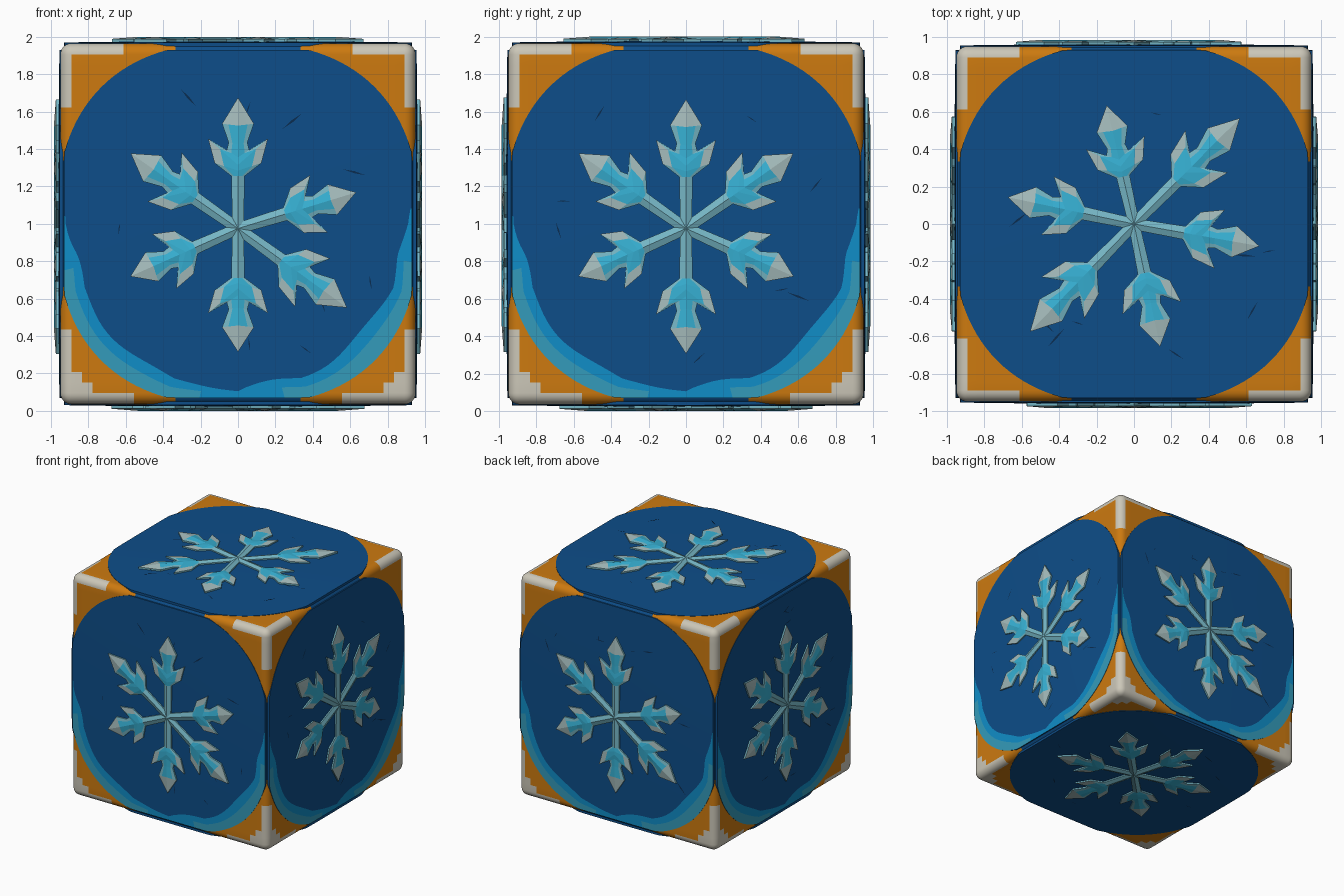
import bpy, bmesh, math, random
from mathutils import Vector

if "Cube" in bpy.data.objects:
    bpy.data.objects.remove(bpy.data.objects["Cube"])

random.seed(4)
HALF, ZHALF, R = 0.95, 0.965, 0.06      # body half sizes and edge rounding
CENTRE = Vector((0, 0, 1))


def material(name, rgb):
    m = bpy.data.materials.new(name)
    m.diffuse_color = (*rgb, 1)
    m.use_nodes = True
    m.node_tree.nodes["Principled BSDF"].inputs["Base Color"].default_value = m.diffuse_color
    return m


BLUE = material("deep_blue", (0.004, 0.075, 0.25))
ORANGE = material("orange", (0.61, 0.195, 0.005))
WHITE = material("worn_white", (0.6, 0.57, 0.48))
BRIGHT = material("bright_blue", (0.005, 0.27, 0.58))
TEAL = material("teal", (0.034, 0.33, 0.5))
ICE = material("ice", (0.18, 0.47, 0.56))
ICE_CORE = material("ice_core", (0.038, 0.44, 0.66))
FROST = material("frost", (0.38, 0.51, 0.51))
NAVY = material("navy", (0.003, 0.025, 0.08))


def finish(bm, name, mats, smooth):
    bmesh.ops.recalc_face_normals(bm, faces=bm.faces)
    me = bpy.data.meshes.new(name)
    bm.to_mesh(me)
    bm.free()
    for m in mats:
        me.materials.append(m)
    ob = bpy.data.objects.new(name, me)
    bpy.context.collection.objects.link(ob)
    if smooth:
        me.polygons.foreach_set("use_smooth", [True] * len(me.polygons))
        me.set_sharp_from_angle(angle=math.radians(40))
    return ob


# Rounded cube body, coloured by distance along each edge
def make_body():
    bm = bmesh.new()
    bmesh.ops.create_cube(bm, size=2)
    bmesh.ops.subdivide_edges(bm, edges=bm.edges, cuts=39, use_grid_fill=True)
    inner = HALF - R

    def spread(t):
        a = abs(t)
        a = a / 0.8 * inner if a <= 0.8 else inner + (a - 0.8) / 0.2 * R
        return math.copysign(a, t)

    for v in bm.verts:
        q = Vector([spread(t) for t in v.co])
        core = Vector([max(-inner, min(inner, t)) for t in q])
        v.co = core + (q - core).normalized() * R
    for f in bm.faces:
        c = f.calc_center_median()
        a = sorted(abs(t) for t in c)
        reach = 0.6 if c.z > 0 else 0.55
        f.material_index = 1
        if a[1] > inner:                              # rounded edges
            f.material_index = 0 if a[0] < 0.36 else (2 if a[0] > reach else 1)
        elif c.z < 0 and a[0] + a[1] > 1.66 and a[2] > 0.94:
            f.material_index = 2                      # worn lower corners
    for v in bm.verts:
        v.co.z *= ZHALF / HALF
        v.co += CENTRE
    finish(bm, "cube_body", [BLUE, ORANGE, WHITE], True)


def placer(n, u, v):
    n, u, v = Vector(n), Vector(u), Vector(v)
    base = ZHALF if n.z else HALF
    return lambda x, y, h: CENTRE + u * x + v * y + n * (base + h)


def outline(t):
    c, s = abs(math.cos(t)), abs(math.sin(t))
    r = 0.97 / (c ** 2.45 + s ** 2.45) ** (1 / 2.45)
    return min(r, 0.93 / max(c, s))


# Raised rounded panel with a frosty crescent along the bottom of side faces
def make_panel(name, place, crescent):
    bm = bmesh.new()
    N = 144
    rings = [[] for _ in range(6)]
    phis = []
    for i in range(N):
        t = 2 * math.pi * i / N
        r = outline(t)
        phi = (t + math.pi / 2 + math.pi) % (2 * math.pi) - math.pi
        phis.append(math.degrees(phi))
        wide = 0.035 + 0.1 * abs(math.sin(2 * phi)) + 0.012 * math.sin(9 * phi)
        if phi > 0:
            wide *= 1.12
        fade = max(0.0, min(1.0, (97 - abs(phis[-1])) / 18)) if crescent else 0
        w = max(0.004, wide * fade)
        radii = [0.35, 0.7, r - w, r - 0.55 * w, r, r]
        for k, rad in enumerate(radii):
            h = 0.003 + 0.009 * (1 - (rad / 1.03) ** 2) if k < 5 else -0.02
            rings[k].append(bm.verts.new(place(rad * math.cos(t), rad * math.sin(t), h)))
    bm.faces.new(rings[0])
    for k in range(5):
        for i in range(N):
            j = (i + 1) % N
            f = bm.faces.new((rings[k][i], rings[k][j], rings[k + 1][j], rings[k + 1][i]))
            p = abs(phis[i])
            if crescent and p < 95:
                if k == 2:
                    f.material_index = 1
                elif k == 3:
                    f.material_index = 2 if 14 < p < 76 else 1
    finish(bm, name, [BLUE, BRIGHT, TEAL], True)


# Half outline of one snowflake arm: width, distance, ridge distance
ARM = [(0.03, 0.0, 0.0), (0.036, 0.28, 0.28), (0.125, 0.35, 0.31), (0.16, 0.48, 0.34),
       (0.06, 0.42, 0.38), (0.05, 0.46, 0.45), (0.085, 0.56, 0.55), (0.0, 0.70, 0.70)]


def make_flake(name, place, arms, cy):
    bm = bmesh.new()
    for ang, length in arms:
        a, s = math.radians(ang), length / 0.70
        ca, sa = math.cos(a), math.sin(a)

        def pt(w, d, h):
            d *= s
            return bm.verts.new(place(d * ca - w * sa, cy + d * sa + w * ca, h))

        for side in (1, -1):
            rows = []
            for w, d, rd in ARM:
                top = 0.035 if d < 0.7 else 0.024
                mid = d + (rd - d) * 0.4
                rows.append([pt(side * w, d, -0.002), pt(side * w, d, 0.022),
                             pt(side * w * 0.6, mid, 0.022 + (top - 0.022) * 0.4),
                             pt(0, rd, top)])
            for i in range(len(rows) - 1):
                for k in range(3):
                    f = bm.faces.new((rows[i][k], rows[i + 1][k],
                                      rows[i + 1][k + 1], rows[i][k + 1]))
                    if k == 2 and 1 <= i <= 5:
                        f.material_index = 1
                    elif k and i == 6:
                        f.material_index = 2
                    elif k == 1 and i == 2:
                        f.material_index = 2
    bmesh.ops.remove_doubles(bm, verts=bm.verts, dist=0.0005)
    finish(bm, name, [ICE, ICE_CORE, FROST], False)


# Thin dark scratches scattered around the snowflake
def make_scratches(name, place):
    bm = bmesh.new()
    for _ in range(9):
        t, d = random.uniform(0, 6.28), random.uniform(0.6, 0.8)
        x, y = d * math.cos(t), d * math.sin(t)
        a, l = random.uniform(0, 3.14), random.uniform(0.03, 0.07)
        dx, dy = l * math.cos(a), l * math.sin(a)
        pts = [(x - dx, y - dy), (x + dy * 0.09, y - dx * 0.09),
               (x + dx, y + dy), (x - dy * 0.09, y + dx * 0.09)]
        bm.faces.new([bm.verts.new(place(px, py, 0.0125)) for px, py in pts])
    finish(bm, name, [NAVY], False)


UNEVEN = [(90, 0.70), (145, 0.70), (204, 0.63), (270, 0.66), (324, 0.72), (17, 0.66)]
EVEN = [(90, 0.69), (145, 0.70), (204, 0.63), (270, 0.67), (336, 0.63), (35, 0.70)]
TILTED = [(103, 0.65), (45, 0.80), (-10, 0.68), (-78, 0.67), (-134, 0.80), (168, 0.69)]
UNDER = [(-45 + 60 * k, 0.70) for k in range(6)]
Z = (0, 0, 1)
SIDES = [
    ("front", (0, -1, 0), (1, 0, 0), Z, UNEVEN, -0.025),
    ("right", (1, 0, 0), (0, 1, 0), Z, EVEN, -0.025),
    ("back", (0, 1, 0), (-1, 0, 0), Z, UNEVEN, -0.025),
    ("left", (-1, 0, 0), (0, -1, 0), Z, EVEN, -0.025),
    ("top", Z, (1, 0, 0), (0, 1, 0), TILTED, 0),
    ("bottom", (0, 0, -1), (1, 0, 0), (0, -1, 0), UNDER, 0),
]

make_body()
for side, n, u, v, arms, cy in SIDES:
    place = placer(n, u, v)
    make_panel("panel_" + side, place, n[2] == 0)
    make_flake("snowflake_" + side, place, arms, cy)
    make_scratches("scratches_" + side, place)
